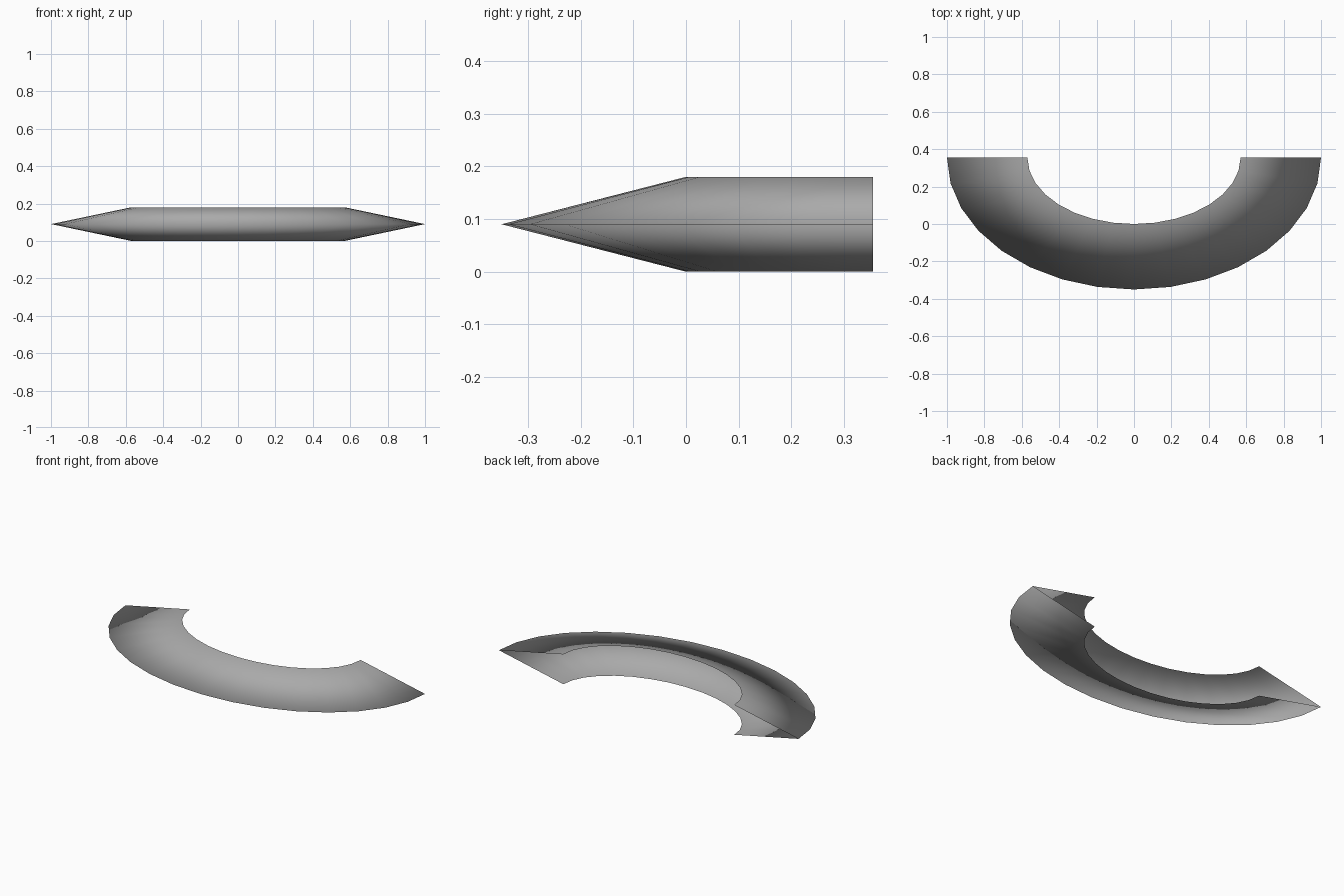
import bpy
import bmesh
from math import sin, cos, pi

default_cube = bpy.data.objects.get("Cube")
if default_cube:
    bpy.data.objects.remove(default_cube, do_unlink=True)

SEGMENTS = 16
CENTRE_Y = 0.355

# Cross-section, from lower inner rim over the outer edge to upper inner rim:
# (x radius, y radius, height)
PROFILE = [(0.57, 0.355, 0.0), (1.0, 0.705, 0.09), (0.57, 0.355, 0.18)]


def make_material(name, colour):
    mat = bpy.data.materials.new(name)
    mat.use_nodes = True
    mat.diffuse_color = colour
    mat.node_tree.nodes["Principled BSDF"].inputs["Base Color"].default_value = colour
    return mat


# Sweep the open V section around half an ellipse
bm = bmesh.new()
rows = []
for i in range(SEGMENTS + 1):
    a = pi * i / SEGMENTS
    rows.append([bm.verts.new((-rx * cos(a), CENTRE_Y - ry * sin(a), z))
                 for rx, ry, z in PROFILE])
for near, far in zip(rows, rows[1:]):
    for k in range(len(PROFILE) - 1):
        bm.faces.new((near[k], far[k], far[k + 1], near[k + 1]))

mesh = bpy.data.meshes.new("half_ring_shell")
bm.to_mesh(mesh)
bm.free()
shell = bpy.data.objects.new("half_ring_shell", mesh)
bpy.context.collection.objects.link(shell)

# Fully smooth, so the outer edge reads as rounded
mesh.shade_smooth()
mesh.materials.append(make_material("mid_grey", (0.4, 0.4, 0.4, 1.0)))
